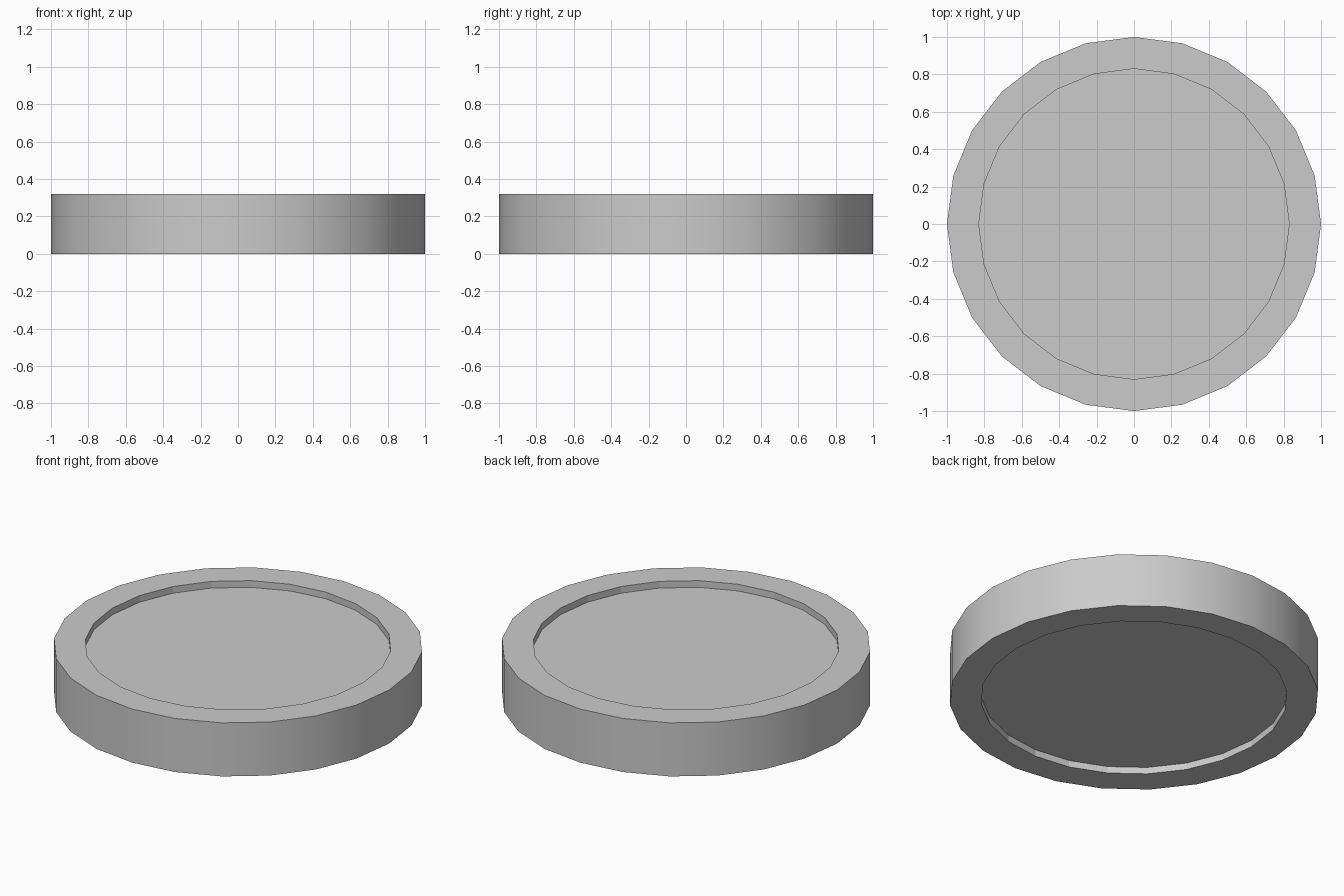
import bpy, bmesh
from math import cos, sin, pi, radians

if "Cube" in bpy.data.objects:
    bpy.data.objects.remove(bpy.data.objects["Cube"])

SIDES = 24
# Half-section from bottom centre out to top centre: (radius, z)
PROFILE = [(0.83, 0.04), (0.83, 0.0), (1.0, 0.0),
           (1.0, 0.32), (0.83, 0.32), (0.83, 0.28)]

bm = bmesh.new()


def ring(r, z):
    return [bm.verts.new((r * cos(2 * pi * i / SIDES), r * sin(2 * pi * i / SIDES), z))
            for i in range(SIDES)]


# Rim and recess walls
rings = [ring(r, z) for r, z in PROFILE]
for k, (a, b) in enumerate(zip(rings, rings[1:])):
    for i in range(SIDES):
        j = (i + 1) % SIDES
        face = bm.faces.new((a[i], a[j], b[j], b[i]))
        face.smooth = (k == 2)  # only the outer wall is smooth

# Recessed floors, below and above
bm.faces.new(rings[0][::-1])
bm.faces.new(rings[-1])

# Keep the rim corners sharp
bm.normal_update()
for e in bm.edges:
    e.smooth = e.calc_face_angle(0) < radians(30)

mesh = bpy.data.meshes.new("recessed_disc")
bm.to_mesh(mesh)
bm.free()
disc = bpy.data.objects.new("recessed_disc", mesh)
bpy.context.collection.objects.link(disc)
